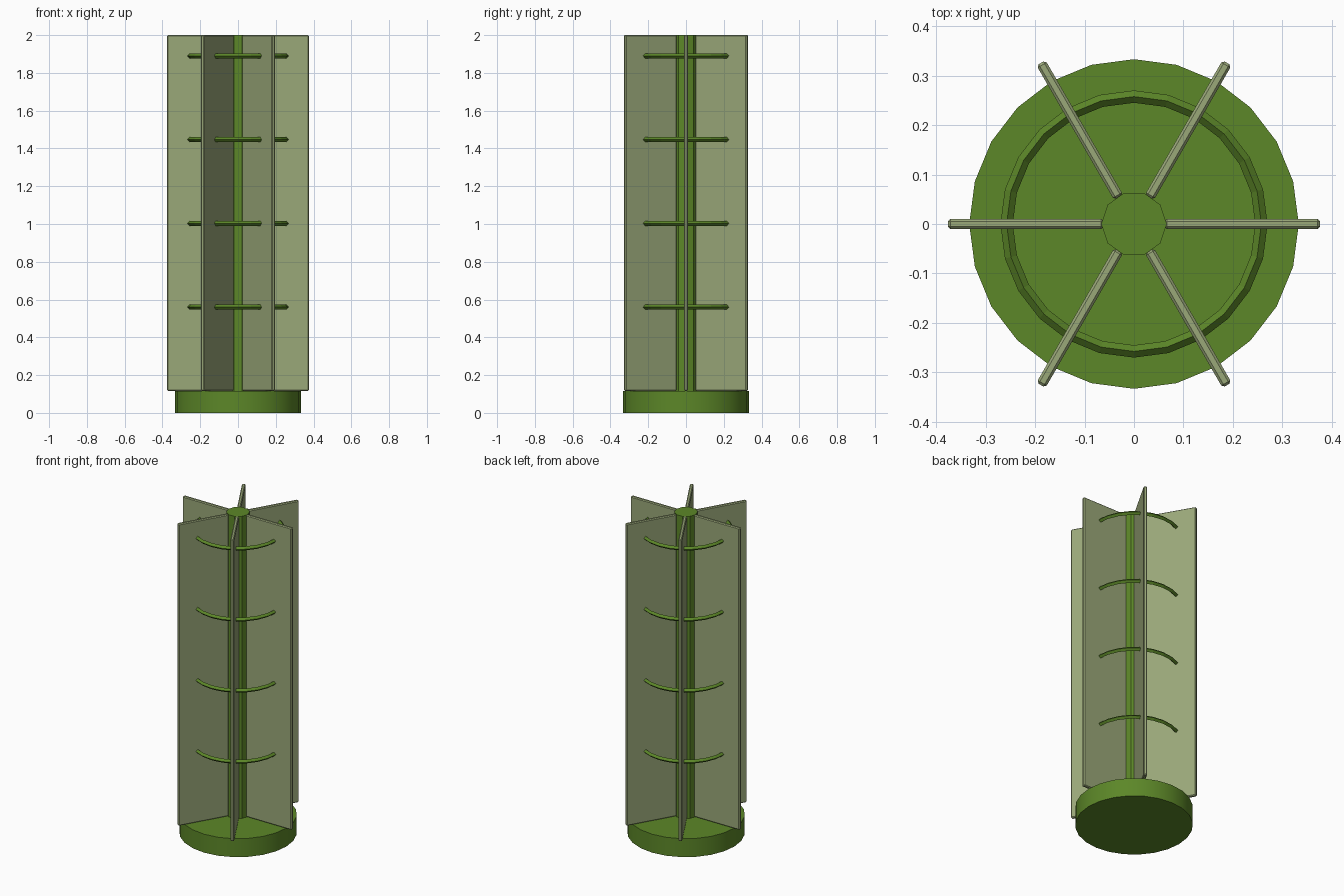
import bpy, bmesh, math
from mathutils import Matrix

if "Cube" in bpy.data.objects:
    bpy.data.objects.remove(bpy.data.objects["Cube"])


def material(name, srgb):
    m = bpy.data.materials.new(name)
    lin = [((c / 255 + 0.055) / 1.055) ** 2.4 for c in srgb]
    m.diffuse_color = (*lin, 1)
    m.use_nodes = True
    m.node_tree.nodes["Principled BSDF"].inputs["Base Color"].default_value = m.diffuse_color
    return m


GREEN = material("leaf green", (92, 135, 40))
SAGE = material("pale sage", (154, 168, 121))


def add_object(name, bm, mat):
    mesh = bpy.data.meshes.new(name)
    bmesh.ops.recalc_face_normals(bm, faces=bm.faces)
    bm.to_mesh(mesh)
    bm.free()
    mesh.materials.append(mat)
    ob = bpy.data.objects.new(name, mesh)
    bpy.context.collection.objects.link(ob)
    return ob


def cylinder(name, sides, radius, z0, z1, mat):
    bm = bmesh.new()
    bmesh.ops.create_cone(bm, cap_ends=True, segments=sides, radius1=radius, radius2=radius,
                          depth=z1 - z0, matrix=Matrix.Translation((0, 0, (z0 + z1) / 2)))
    # put a corner on the +x axis
    top = max(bm.verts, key=lambda v: v.co.x)
    bmesh.ops.rotate(bm, verts=bm.verts, matrix=Matrix.Rotation(-math.atan2(top.co.y, top.co.x), 3, 'Z'))
    return add_object(name, bm, mat)


# round base and central pole
base = cylinder("base", 24, 0.333, 0, 0.115, GREEN)
base.data.shade_smooth()
bpy.context.view_layer.objects.active = base
base.select_set(True)
bpy.ops.object.shade_smooth_by_angle(angle=math.radians(30))
cylinder("pole", 10, 0.066, 0.11, 2.0, GREEN)

# six radial fins with chamfered edges
R0, R1, Z0, Z1 = 0.062, 0.376, 0.117, 2.0
for i in range(6):
    bm = bmesh.new()
    bmesh.ops.create_cube(bm, size=1)
    bmesh.ops.scale(bm, verts=bm.verts, vec=(R1 - R0, 0.021, Z1 - Z0))
    bmesh.ops.bevel(bm, geom=bm.edges[:], offset=0.005, segments=1, affect='EDGES')
    bmesh.ops.translate(bm, verts=bm.verts, vec=((R0 + R1) / 2, 0, (Z0 + Z1) / 2))
    bmesh.ops.rotate(bm, verts=bm.verts, matrix=Matrix.Rotation(math.radians(60 * i), 3, 'Z'))
    add_object(f"fin_{i + 1}", bm, SAGE)

# four thin hoops with a diamond cross-section
for i, z in enumerate((0.56, 1.003, 1.447, 1.89)):
    bpy.ops.mesh.primitive_torus_add(major_segments=24, minor_segments=4, major_radius=0.2575,
                                     minor_radius=0.0125, location=(0, 0, z))
    hoop = bpy.context.object
    hoop.name = f"hoop_{i + 1}"
    hoop.data.materials.append(GREEN)
